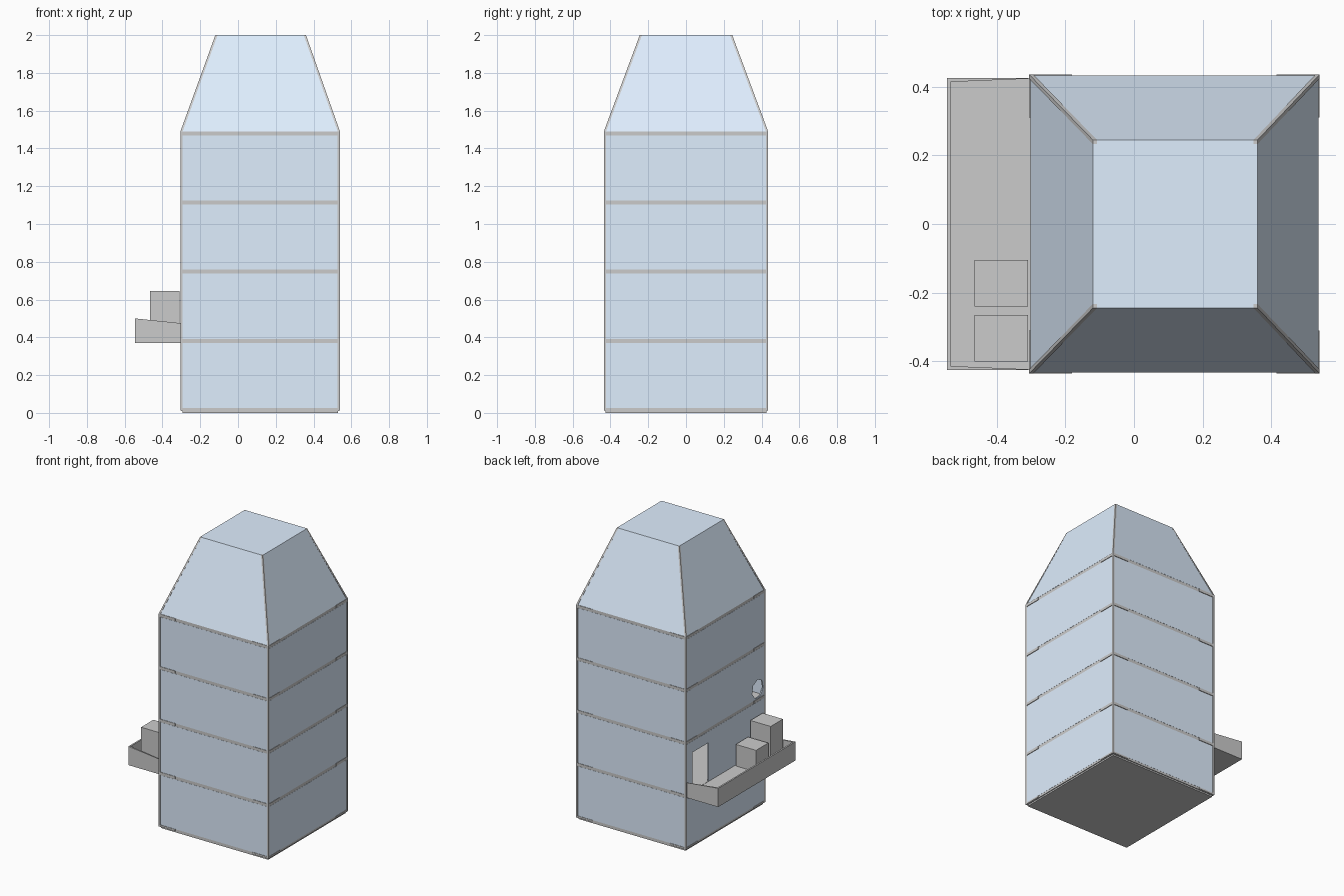
import bpy, bmesh, math

if "Cube" in bpy.data.objects:
    bpy.data.objects.remove(bpy.data.objects["Cube"])

glass = bpy.data.materials.new("glass")
glass.diffuse_color = (0.74, 0.86, 1.0, 1)
glass.use_nodes = True
glass.node_tree.nodes["Principled BSDF"].inputs["Base Color"].default_value = glass.diffuse_color

X0, X1, Y = -0.305, 0.54, 0.435      # tower footprint
TX0, TX1, TY = -0.12, 0.36, 0.245    # flat roof top
ROOF, TOP, POST = 1.49, 2.0, 0.012
FLOORS = [0.01, 0.382, 0.75, 1.115, 1.48]


def mesh_obj(name, verts, faces, mat=None):
    me = bpy.data.meshes.new(name)
    me.from_pydata(verts, [], faces)
    bm = bmesh.new()
    bm.from_mesh(me)
    bmesh.ops.recalc_face_normals(bm, faces=bm.faces)
    bm.to_mesh(me)
    bm.free()
    ob = bpy.data.objects.new(name, me)
    bpy.context.collection.objects.link(ob)
    if mat:
        me.materials.append(mat)
    return ob


def prism(name, low, high, mat=None):
    """Solid between two outlines of equal point count."""
    n = len(low)
    faces = [(i, (i + 1) % n, n + (i + 1) % n, n + i) for i in range(n)]
    faces += [tuple(reversed(range(n))), tuple(range(n, 2 * n))]
    return mesh_obj(name, low + high, faces, mat)


def rect(x0, x1, y0, y1, z):
    return [(x0, y0, z), (x1, y0, z), (x1, y1, z), (x0, y1, z)]


def box(name, x0, x1, y0, y1, z0, z1, mat=None):
    return prism(name, rect(x0, x1, y0, y1, z0), rect(x0, x1, y0, y1, z1), mat)


def cut(ob, cutter):
    mod = ob.modifiers.new("opening", 'BOOLEAN')
    mod.object = cutter
    mod.operation = 'DIFFERENCE'
    mod.solver = 'EXACT'
    cutter.hide_render = True
    cutter.display_type = 'WIRE'


# Base plate and floor slabs
box("base_plate", X0 + 0.01, X1 - 0.01, -Y + 0.01, Y - 0.01, 0, 0.014)
for i, z in enumerate(FLOORS):
    z0, z1 = (z, z + 0.015) if i == 0 else (z - 0.012, z + 0.01)
    box(f"floor_slab_{i}", X0 + 0.004, X1 - 0.004, -Y + 0.004, Y - 0.004, z0, z1)
    # Corner brackets on the slab edges
    for sx in (0, 1):
        for sy in (-1, 1):
            cx, dx = (X1, -1) if sx else (X0, 1)
            xs = sorted((cx, cx + dx * 0.125))
            ys = sorted((sy * Y, sy * (Y - 0.006)))
            box(f"slab_bracket_x_{i}", *xs, *ys, z0 + 0.003, z1)
            xs = sorted((cx, cx + dx * 0.006))
            ys = sorted((sy * Y, sy * (Y - 0.125)))
            box(f"slab_bracket_y_{i}", *xs, *ys, z0 + 0.003, z1)

# Corner posts and sloping roof hips
for right in (0, 1):
    for sy in (-1, 1):
        x, tx, d = (X1, TX1, -POST) if right else (X0, TX0, POST)
        ys = sorted((sy * Y, sy * (Y - POST)))
        ts = sorted((sy * TY, sy * (TY - POST)))
        xs, txs = sorted((x, x + d)), sorted((tx, tx + d))
        box("corner_post", *xs, *ys, 0.012, ROOF)
        prism("roof_hip", rect(*xs, *ys, ROOF), rect(*txs, *ts, TOP))

# Glass walls, one storey at a time
T, G = 0.008, 0.003
left_walls = []
for i in range(4):
    z0 = FLOORS[i] + (0.015 if i == 0 else 0.01)
    z1 = FLOORS[i + 1] - 0.012
    for s in (-1, 1):
        ys = sorted((s * (Y - G), s * (Y - G - T)))
        box(f"glass_wall_{i}", X0 + POST, X1 - POST, *ys, z0, z1, glass)
    box(f"glass_right_{i}", X1 - G - T, X1 - G, -Y + POST, Y - POST, z0, z1, glass)
    left_walls.append(box(f"glass_left_{i}", X0 + G, X0 + G + T,
                          -Y + POST, Y - POST, z0, z1, glass))

# Balcony doorway and round opening above it
cut(left_walls[1], box("door_cutter", X0 - 0.1, X0 + 0.1, 0.185, 0.36, 0.3, 0.66))
ring = [(-0.355 + 0.062 * math.cos(a), 0.828 + 0.065 * math.sin(a))
        for a in (math.pi / 2 + k * math.tau / 7 for k in range(7))]
cut(left_walls[2], prism("hole_cutter", [(X0 - 0.1, y, z) for y, z in ring],
                         [(X0 + 0.1, y, z) for y, z in ring]))

# Glass roof, open underneath
e = 0.003
v = rect(X0 + e, X1 - e, -Y + e, Y - e, ROOF) + rect(TX0, TX1, -TY, TY, TOP)
mesh_obj("glass_roof", v, [(0, 1, 5, 4), (1, 2, 6, 5), (2, 3, 7, 6), (3, 0, 4, 7),
                           (4, 5, 6, 7)], glass)

# Balcony: floor, outer parapet and sides whose top slopes to the wall
BX, BY = -0.545, 0.425
box("balcony_floor", BX, X0 + 0.004, -BY, BY, 0.37, 0.39)
box("balcony_parapet", BX, BX + 0.011, -BY, BY, 0.37, 0.5)
for s in (-1, 1):
    plan = [(BX, s * BY), (X0, s * BY), (X0, s * (BY - 0.002)), (BX, s * (BY - 0.012))]
    prism("balcony_side", [(x, y, 0.37) for x, y in plan],
          [(x, y, 0.5 - 0.025 * (x - BX) / (X0 - BX)) for x, y in plan])

# Crates on the balcony
box("tall_crate", -0.465, -0.309, -0.4, -0.265, 0.39, 0.645)
box("short_crate", -0.465, -0.309, -0.24, -0.105, 0.39, 0.54)
